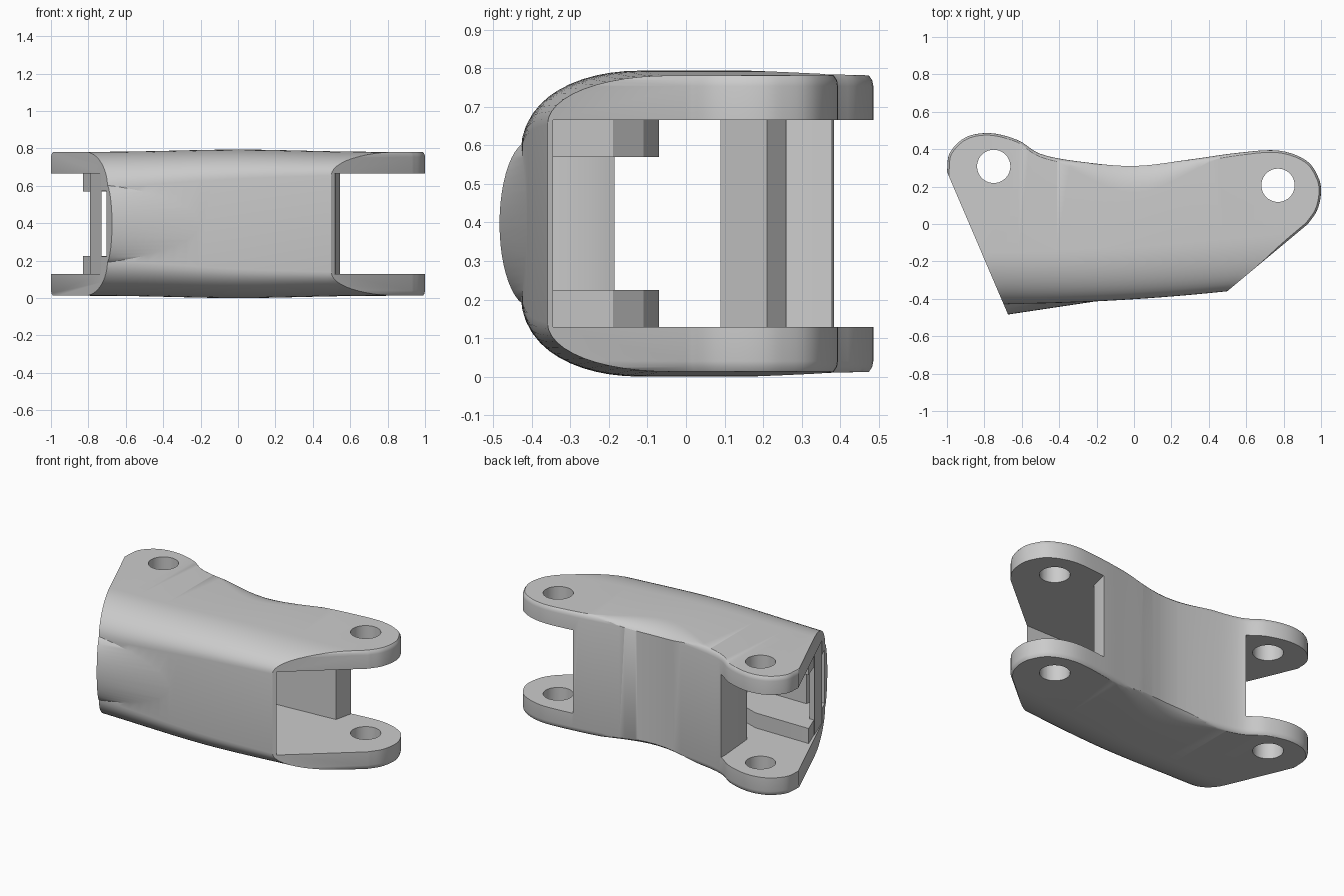
import bpy, bmesh, math
from mathutils import Vector

if "Cube" in bpy.data.objects:
    bpy.data.objects.remove(bpy.data.objects["Cube"])

MID = 0.397  # mid height


def make_obj(name, bm):
    bmesh.ops.recalc_face_normals(bm, faces=bm.faces)
    me = bpy.data.meshes.new(name)
    bm.to_mesh(me)
    bm.free()
    ob = bpy.data.objects.new(name, me)
    bpy.context.collection.objects.link(ob)
    return ob


def prism(name, pts, z0, z1, bevel=0):
    bm = bmesh.new()
    lo = [bm.verts.new((x, y, z0)) for x, y in pts]
    face = bm.faces.new(lo)
    ext = bmesh.ops.extrude_face_region(bm, geom=[face])["geom"]
    for v in ext:
        if isinstance(v, bmesh.types.BMVert):
            v.co.z = z1
    bmesh.ops.recalc_face_normals(bm, faces=bm.faces)
    if bevel:
        rim = [e for e in bm.edges if abs(e.verts[0].co.z - e.verts[1].co.z) < 1e-5]
        bmesh.ops.bevel(bm, geom=rim, offset=bevel, segments=4, profile=0.5, affect='EDGES')
    return make_obj(name, bm)


def loft(name, rings):
    bm = bmesh.new()
    vs = [[bm.verts.new(p) for p in r] for r in rings]
    n = len(vs[0])
    for a, b in zip(vs, vs[1:]):
        for i in range(n):
            bm.faces.new((a[i], a[(i + 1) % n], b[(i + 1) % n], b[i]))
    bm.faces.new(vs[0])
    bm.faces.new(vs[-1])
    return make_obj(name, bm)


def combine(ob, other, op):
    m = ob.modifiers.new("b", 'BOOLEAN')
    m.operation, m.object, m.solver = op, other, 'EXACT'
    bpy.context.view_layer.objects.active = ob
    bpy.ops.object.modifier_apply(modifier=m.name)
    bpy.data.objects.remove(other)


def spline(pts, steps=5):
    p = [Vector(q) for q in pts]
    p = [2 * p[0] - p[1]] + p + [2 * p[-1] - p[-2]]
    out = []
    for i in range(1, len(p) - 2):
        a, b, c, d = p[i - 1:i + 3]
        for k in range(steps):
            t = k / steps
            out.append(0.5 * (2 * b + (c - a) * t + (2 * a - 5 * b + 4 * c - d) * t * t
                              + (3 * b - a - 3 * c + d) * t ** 3))
    return [tuple(v) for v in out] + [tuple(p[-2])]


def circle(cx, cy, r, n=40):
    return [(cx + r * math.cos(2 * math.pi * i / n), cy + r * math.sin(2 * math.pi * i / n)) for i in range(n)]


# rounded cross-section of the shell at station x
def section(x):
    yf = -0.402 + 0.065 * x + 0.04 * x * x
    yb = 0.325 + 0.35 * x * x
    mid = math.exp(-(x / 0.3) ** 2)
    h = 0.384 + 0.013 * math.exp(-(x / 0.45) ** 2)
    fy, fz = 0.28, 0.155 - 0.05 * x
    by, bz = 0.03 + 0.13 * mid, 0.03 + 0.05 * mid
    half = []
    for i in range(13):
        a = math.pi / 2 * i / 12
        half.append((yf + fy * (1 - math.cos(a)), h - fz * (1 - math.sin(a))))
    for i in range(9):
        a = math.pi / 2 * i / 8
        half.append((yb - by * (1 - math.sin(a)), h - bz * (1 - math.cos(a))))
    return [(x, y, MID + z) for y, z in half] + [(x, y, MID - z) for y, z in reversed(half)]


shell = loft("link_shell", [section(-1.1 + 2.2 * i / 32) for i in range(33)])

# plan outline with the two rounded lugs
back = spline([(-1, .28), (-.985, .38), (-.9, .463), (-.77, .486), (-.62, .448), (-.5, .375),
               (-.3, .335), (0, .31), (.3, .345), (.55, .38), (.77, .393), (.92, .34),
               (.985, .25), (1, .17), (.98, .075), (.93, 0)])
outline = prism("outline", back + [(.21, -.6), (-1, -.6)], 0, 2 * MID, bevel=0.04)
combine(shell, outline, 'INTERSECT')


# steep-sided swell on the front, fading out to the right
def swell_ring(x):
    base = -0.485 + 0.15 * (x + 0.68)
    angs = [math.radians(-90 + 7.5 * i) for i in range(25)]
    arc = [(x, base + 0.085 * (1 - math.cos(a)), MID + 0.215 * math.sin(a)) for a in angs]
    return arc + [(x, base + 0.13, MID + 0.215), (x, base + 0.13, MID - 0.215)]


combine(shell, loft("swell", [swell_ring(-0.95), swell_ring(-0.1)]), 'UNION')

# inner channel, open at both forked ends
channel = [(-1.3, -.345), (1.2, -.345), (1.2, .7), (.545, .7), (.545, .37), (.52, .26), (-.2, .21),
           (-.3, .09), (-.5, .09), (-.52, .34), (-.52, .7), (-1.3, .7)]
combine(shell, prism("channel", channel, .128, .666), 'DIFFERENCE')

# slanted left end, slot behind the swell, pin holes
slant = [(-1.043, .38), (-.6, -.656), (-2, -.656), (-2, .38)]
combine(shell, prism("slant", slant, -1, 2), 'DIFFERENCE')
slot = [(-.9, -.415), (-.62, -.415), (-.62, -.3), (-.9, -.3)]
combine(shell, prism("slot", slot, .222, .572), 'DIFFERENCE')
for cx, cy in ((-.75, .308), (.77, .207)):
    combine(shell, prism("pin_hole", circle(cx, cy, .089), -1, 2), 'DIFFERENCE')

# stop plate across the left mouth and the two inner ledges
parts = [shell, prism("stop_plate", [(-.79, -.185), (-.755, -.185), (-.73, -.25), (-.73, -.347)], .12, .675)]
ledge = [(-.83, -.07), (-.45, -.07), (-.33, -.11), (-.26, -.19), (-.23, -.35), (-.725, -.35)]
for name, z0, z1 in (("lower_ledge", .12, .225), ("upper_ledge", .57, .675)):
    parts.append(prism(name, ledge, z0, z1))

for ob in parts:
    bpy.ops.object.select_all(action='DESELECT')
    ob.select_set(True)
    bpy.context.view_layer.objects.active = ob
    bpy.ops.object.shade_smooth_by_angle(angle=math.radians(30))
